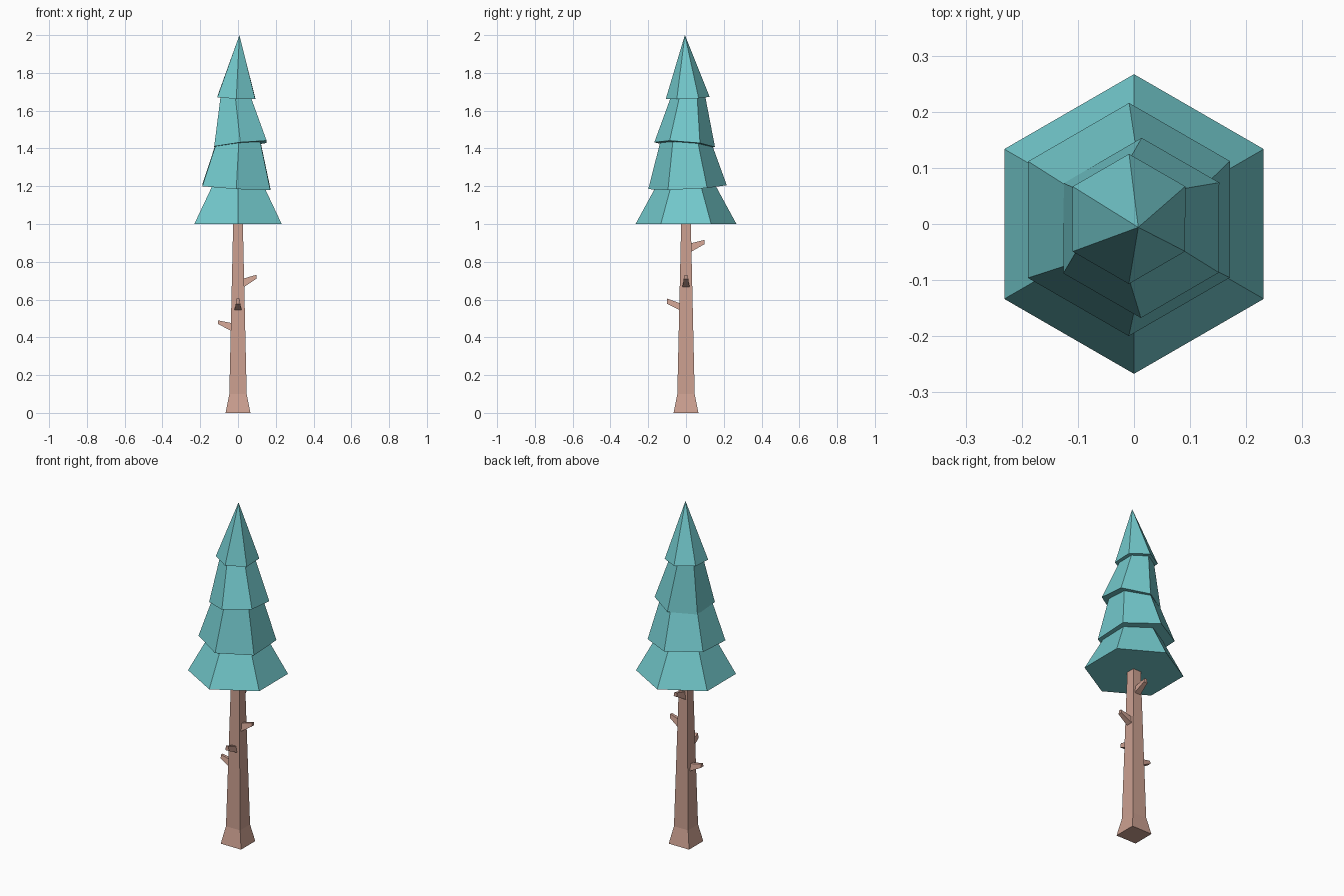
import bpy, bmesh, math
from mathutils import Vector, Matrix

if "Cube" in bpy.data.objects:
    bpy.data.objects.remove(bpy.data.objects["Cube"])


def material(name, color):
    m = bpy.data.materials.new(name)
    m.diffuse_color = (*color, 1)
    m.use_nodes = True
    m.node_tree.nodes["Principled BSDF"].inputs["Base Color"].default_value = m.diffuse_color
    return m


BARK = material("bark", (0.60, 0.35, 0.28))
NEEDLES = material("needles", (0.17, 0.58, 0.60))


def loft(name, rings, mat):
    """Capped flat-faced solid through rings of points with equal counts."""
    bm = bmesh.new()
    loops = [[bm.verts.new(p) for p in ring] for ring in rings]
    for a, b in zip(loops, loops[1:]):
        for i in range(len(a)):
            j = (i + 1) % len(a)
            bm.faces.new((a[i], a[j], b[j], b[i]))
    bm.faces.new(loops[0][::-1])
    bm.faces.new(loops[-1])
    bmesh.ops.remove_doubles(bm, verts=bm.verts, dist=1e-5)
    bmesh.ops.recalc_face_normals(bm, faces=bm.faces)
    me = bpy.data.meshes.new(name)
    bm.to_mesh(me)
    bm.free()
    me.materials.append(mat)
    ob = bpy.data.objects.new(name, me)
    bpy.context.collection.objects.link(ob)
    return ob


def ring(n, r, z, start):
    return [Vector((r * math.cos(start + i * math.tau / n),
                    r * math.sin(start + i * math.tau / n), z)) for i in range(n)]


# Square trunk with flared foot
loft("trunk", [ring(4, h * math.sqrt(2), z, math.pi / 4)
               for h, z in ((0.066, 0), (0.046, 0.1), (0.025, 1.03))], BARK)

# Broken branch stubs: direction, root z low/high, tip z low/high, tip distance
stubs = [(0, 0.667, 0.712, 0.710, 0.731, 0.097),
         (90, 0.857, 0.900, 0.893, 0.916, 0.097),
         (180, 0.434, 0.476, 0.470, 0.490, 0.105),
         (270, 0.545, 0.580, 0.577, 0.605, 0.100)]
for k, (ang, r0, r1, t0, t1, d) in enumerate(stubs):
    rot = Matrix.Rotation(math.radians(ang), 3, 'Z')
    section = lambda x, w, lo, hi: [rot @ Vector(p) for p in (
        (x, -w, lo), (x, w, lo), (x, w * 0.6, hi), (x, -w * 0.6, hi))]
    loft(f"branch_stub_{k + 1}", [section(0.022, 0.020, r0 - 0.007, r1 - 0.003),
                                  section(d, 0.012, t0, t1)], BARK)

# Foliage tiers: base centre, base radius, top radius, height, slope in x and y
tiers = [((0, 0, 1.0), 0.267, 0.150, 0.215, 0, 0),
         ((-0.009, 0.008, 1.195), 0.208, 0.131, 0.250, -0.055, 0.05),
         ((0.013, -0.007, 1.42), 0.161, 0.088, 0.265, 0.11, -0.08),
         ((-0.009, 0.009, 1.668), 0.116, 0.0, 0.333, -0.05, 0.045)]
for k, (c, r0, r1, h, a, b) in enumerate(tiers):
    lean = Vector((0, 0, 1)).rotation_difference(Vector((-a, -b, 1)))
    rings = [[Vector(c) + lean @ p for p in ring(6, r, z, math.pi / 2)]
             for r, z in ((r0, 0), (r1, h))]
    if r1 == 0:
        # Pointed crown: close with six triangles instead of a top cap
        bm = bmesh.new()
        base = [bm.verts.new(p) for p in rings[0]]
        tip = bm.verts.new(rings[1][0])
        bm.faces.new(base[::-1])
        for i in range(6):
            bm.faces.new((base[i], base[(i + 1) % 6], tip))
        me = bpy.data.meshes.new("foliage_crown")
        bm.to_mesh(me)
        bm.free()
        me.materials.append(NEEDLES)
        bpy.context.collection.objects.link(bpy.data.objects.new("foliage_crown", me))
    else:
        loft(f"foliage_tier_{k + 1}", rings, NEEDLES)
